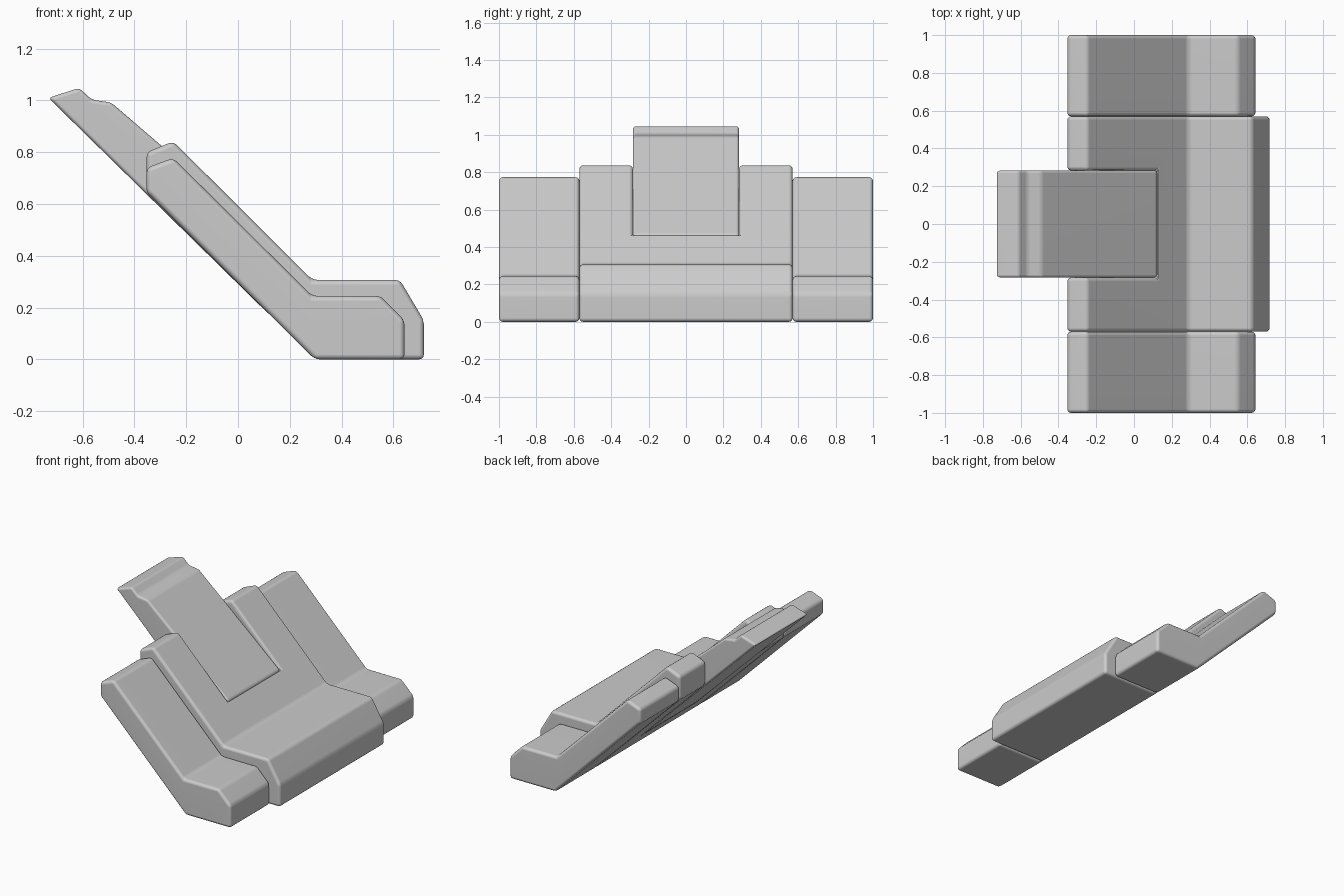
import bpy, bmesh

if "Cube" in bpy.data.objects:
    bpy.data.objects.remove(bpy.data.objects["Cube"])


def extrude_profile(name, profile, y0, y1):
    """Solid made by sweeping an x/z outline from y0 to y1."""
    bm = bmesh.new()
    face = bm.faces.new([bm.verts.new((x, y0, z)) for x, z in profile])
    ext = bmesh.ops.extrude_face_region(bm, geom=[face])
    moved = [v for v in ext["geom"] if isinstance(v, bmesh.types.BMVert)]
    bmesh.ops.translate(bm, verts=moved, vec=(0, y1 - y0, 0))
    bmesh.ops.recalc_face_normals(bm, faces=bm.faces[:])
    mesh = bpy.data.meshes.new(name)
    bm.to_mesh(mesh)
    bm.free()
    obj = bpy.data.objects.new(name, mesh)
    bpy.context.collection.objects.link(obj)
    return obj


def soften(obj, width=0.02):
    """Rounded edges with smooth shading."""
    bevel = obj.modifiers.new("soft_edges", "BEVEL")
    bevel.width = width
    bevel.segments = 3
    bevel.limit_method = "ANGLE"
    bevel.angle_limit = 0.3
    for poly in obj.data.polygons:
        poly.use_smooth = True
    normals = obj.modifiers.new("flat_normals", "WEIGHTED_NORMAL")
    normals.keep_sharp = True


# Side panels: bent slabs at both ends
side = [(0.297, 0), (0.643, 0), (0.643, 0.152), (0.55, 0.245), (0.287, 0.245),
        (-0.25, 0.778), (-0.353, 0.74), (-0.353, 0.645)]
for label, sign in (("left", -1), ("right", 1)):
    y0, y1 = sorted((sign * 0.57, sign * 1.0))
    soften(extrude_profile(label + "_side_panel", side, y0, y1))

# Middle panel: thicker bent slab with a slot in its upper edge
middle = [(0.297, 0), (0.718, 0), (0.718, 0.15), (0.625, 0.307), (0.287, 0.307),
          (-0.25, 0.842), (-0.353, 0.80), (-0.353, 0.645)]
panel = extrude_profile("middle_panel", middle, -0.57, 0.57)
slot = extrude_profile("slot_cutter", [(-1, -0.5), (0.122, -0.5), (0.122, 1.5), (-1, 1.5)],
                       -0.284, 0.284)
slot.hide_render = True
slot.hide_viewport = True
cut = panel.modifiers.new("slot", "BOOLEAN")
cut.operation = "DIFFERENCE"
cut.object = slot
cut.solver = "EXACT"
soften(panel)

# Centre tongue: sits in the slot and rises past the panels to a lipped tip
tongue = [(0.122, 0.172), (0.122, 0.467), (-0.49, 0.992), (-0.565, 1.003),
          (-0.613, 1.048), (-0.732, 1.01)]
soften(extrude_profile("centre_tongue", tongue, -0.284, 0.284), 0.015)
